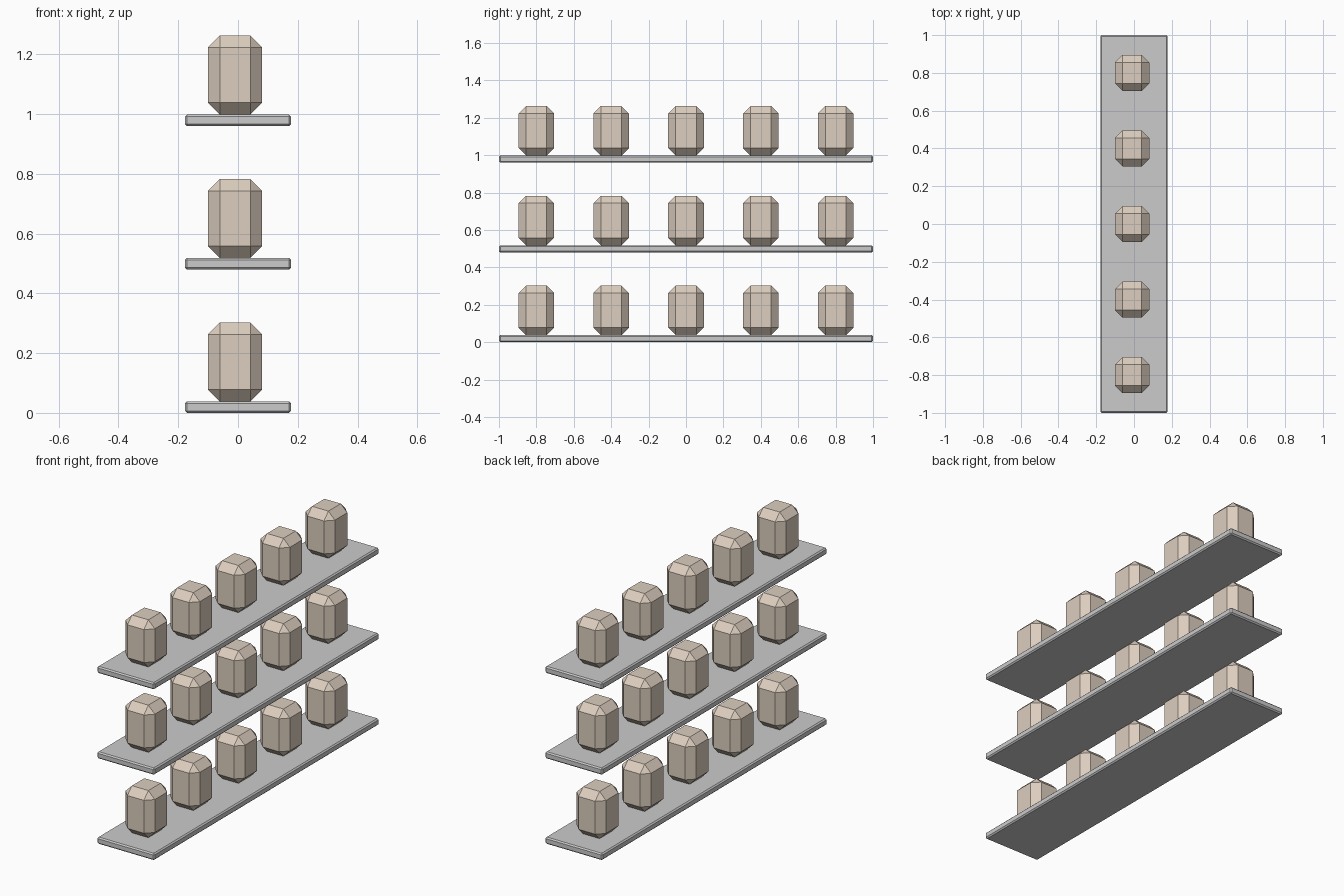
import bpy, bmesh
from mathutils import Matrix, Vector

if "Cube" in bpy.data.objects:
    bpy.data.objects.remove(bpy.data.objects["Cube"])


def bevelled_box(name, size, centre, bevel, material=None):
    """Flat-shaded box with a single-segment chamfer on every edge."""
    bm = bmesh.new()
    bmesh.ops.create_cube(bm, size=1.0)
    bmesh.ops.scale(bm, vec=Vector(size), verts=bm.verts)
    bmesh.ops.bevel(bm, geom=bm.edges[:], offset=bevel, offset_type='OFFSET',
                    segments=1, profile=0.5, affect='EDGES')
    mesh = bpy.data.meshes.new(name)
    bm.to_mesh(mesh)
    bm.free()
    obj = bpy.data.objects.new(name, mesh)
    obj.location = centre
    bpy.context.collection.objects.link(obj)
    if material:
        mesh.materials.append(material)
    return obj


beige = bpy.data.materials.new("beige")
beige.diffuse_color = (0.72, 0.62, 0.52, 1)
beige.use_nodes = True
beige.node_tree.nodes["Principled BSDF"].inputs["Base Color"].default_value = beige.diffuse_color

SHELF_T, SPACING, JAR_H = 0.038, 0.48, 0.265

for row in range(3):
    base = row * SPACING
    # long thin shelf board
    bevelled_box(f"shelf_{row + 1}", (0.356, 2.0, SHELF_T),
                 (0, 0, base + SHELF_T / 2), 0.007)
    # five chamfered jars standing on the board
    for col in range(5):
        bevelled_box(f"jar_{row + 1}_{col + 1}", (0.182, 0.19, JAR_H),
                     (-0.01, -0.8 + 0.4 * col, base + SHELF_T + JAR_H / 2),
                     0.04, beige)
